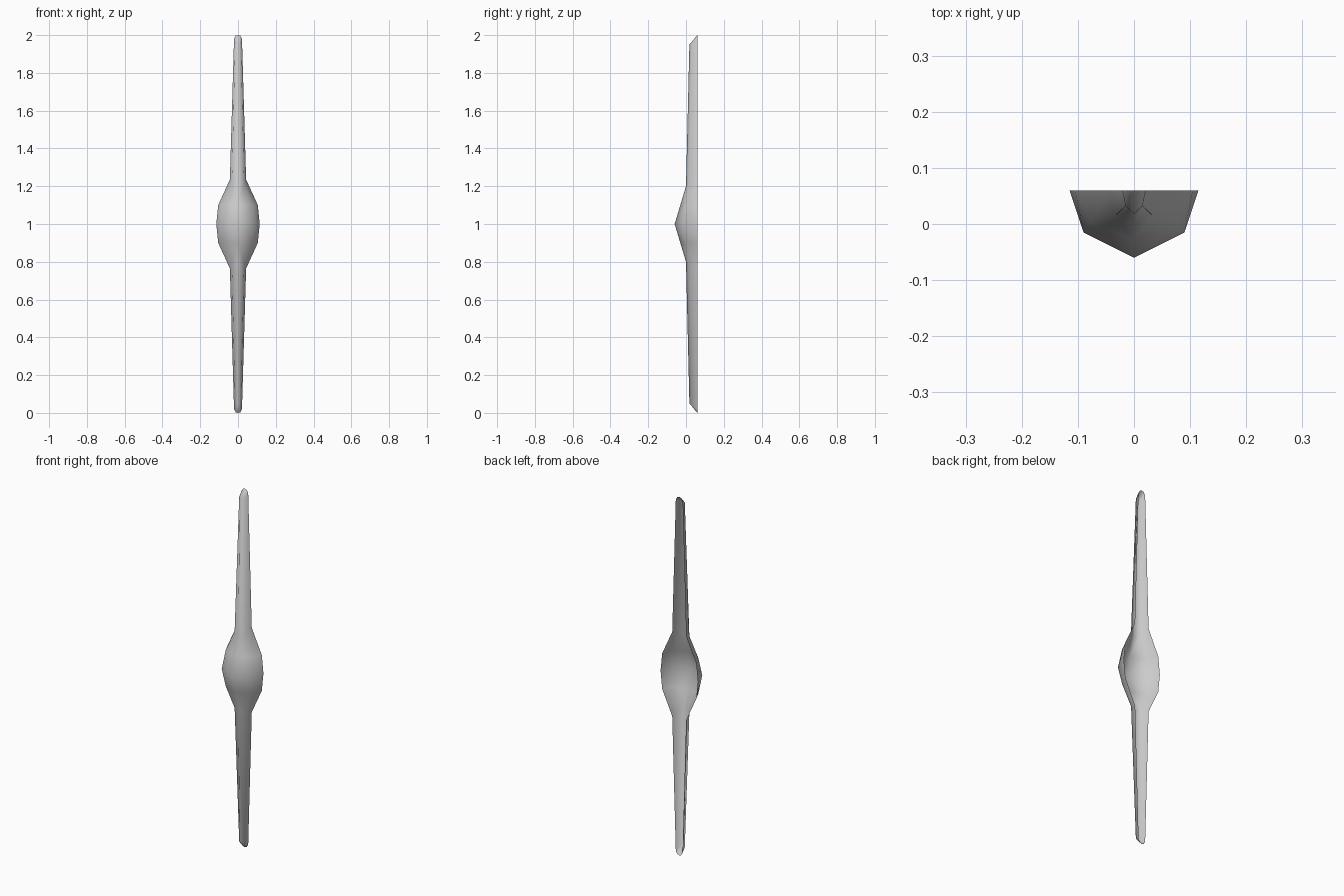
import bpy, bmesh

if "Cube" in bpy.data.objects:
    bpy.data.objects.remove(bpy.data.objects["Cube"])

# Cross-sections of one quarter: ridge, shoulder, back rim (z measured from the middle)
stations = [
    [(0, -.06, 0), (.09, -.015, 0), (.115, .06, 0)],            # boss centre
    [(0, -.03, .1), (.078, .003, .1), (.105, .06, .1)],         # boss flank
    [(0, 0, .2), (.032, .016, .215), (.043, .06, .235)],        # arm root
    [(0, .018, .95), (.015, .032, .962), (.021, .06, .98)],     # arm end
]

bm = bmesh.new()
rows = [[bm.verts.new(p) for p in s] for s in stations]
for a, b in zip(rows, rows[1:]):
    for i in range(2):
        bm.faces.new((a[i], a[i + 1], b[i + 1], b[i]))

# Slanted tip cap
ridge, shoulder, rim = rows[-1]
tip = bm.verts.new((0, .06, 1))
tip_side = bm.verts.new((.012, .06, .997))
bm.faces.new((ridge, shoulder, tip_side, tip))
bm.faces.new((shoulder, rim, tip_side))

for f in bm.faces:
    f.smooth = True
mesh = bpy.data.meshes.new("shield_spine")
bm.to_mesh(mesh)
bm.free()

# Open-backed spine, mirrored left/right and top/bottom
spine = bpy.data.objects.new("shield_spine", mesh)
bpy.context.collection.objects.link(spine)
spine.location.z = 1
mirror = spine.modifiers.new("mirror", 'MIRROR')
mirror.use_axis = (True, False, True)
mirror.use_clip = True
